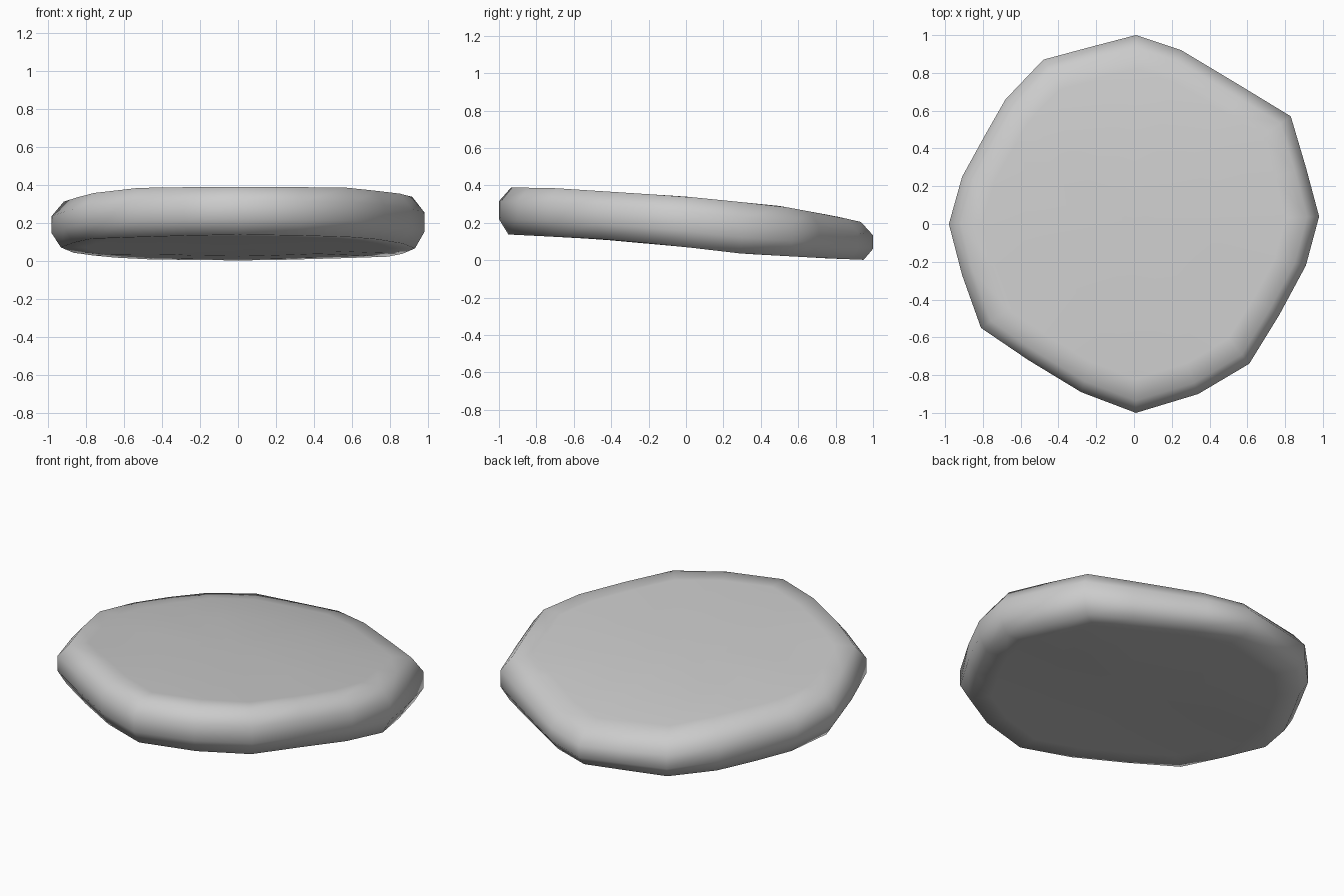
import bpy
import bmesh

cube = bpy.data.objects.get("Cube")
if cube:
    bpy.data.objects.remove(cube, do_unlink=True)

# Stone colour
grey = bpy.data.materials.new("stone grey")
grey.use_nodes = True
colour = (0.6, 0.6, 0.6, 1)
grey.diffuse_color = colour
grey.node_tree.nodes["Principled BSDF"].inputs["Base Color"].default_value = colour

# Irregular outline, counter-clockwise from the model's left
outline = [(.98, .04), (.91, .3), (.83, .57), (.6, .71), (.25, .92), (.01, 1),
           (-.22, .94), (-.48, .87), (-.68, .66), (-.8, .45), (-.91, .25),
           (-.98, 0), (-.91, -.27), (-.81, -.55), (-.56, -.72), (-.28, -.89),
           (.01, -1), (.34, -.9), (.61, -.74), (.77, -.48), (.91, -.22)]

# Heights of the sloping top and underside from front to back
top_line = [(-1, .39), (-.7, .385), (0, .34), (.5, .29), (.8, .235), (1, .19)]
bottom_line = [(-1, .14), (-.4, .11), (0, .07), (.3, .035), (.75, .01), (1, 0)]


def height(line, y):
    for (y0, z0), (y1, z1) in zip(line, line[1:]):
        if y <= y1:
            break
    return z0 + (z1 - z0) * (y - y0) / (y1 - y0)


def point(x, y, scale, level):
    x, y = x * scale, y * scale
    low, high = height(bottom_line, y), height(top_line, y)
    high -= .08 * max(0, -x - .55)
    return x, y, low + (high - low) * level


# Rings wrap from the underside, round the rim, to the top
bm = bmesh.new()
profile = [(.5, 0), (.82, 0), (.95, 0), (1, .32), (1, .7), (.935, 1), (.82, 1), (.5, 1)]
rings = [[bm.verts.new(point(x, y, s, level)) for x, y in outline] for s, level in profile]
count = len(outline)
for lower, upper in zip(rings, rings[1:]):
    for i in range(count):
        j = (i + 1) % count
        bm.faces.new((lower[i], lower[j], upper[j], upper[i]))

# Close both broad faces with a centre point
for ring, level in ((rings[0], 0), (rings[-1], 1)):
    centre = bm.verts.new(point(0, 0, 1, level))
    for i in range(count):
        bm.faces.new((ring[i], ring[(i + 1) % count], centre))
bmesh.ops.recalc_face_normals(bm, faces=bm.faces)

mesh = bpy.data.meshes.new("flat_stone")
bm.to_mesh(mesh)
bm.free()
mesh.materials.append(grey)
for face in mesh.polygons:
    face.use_smooth = True
stone = bpy.data.objects.new("flat_stone", mesh)
bpy.context.collection.objects.link(stone)
